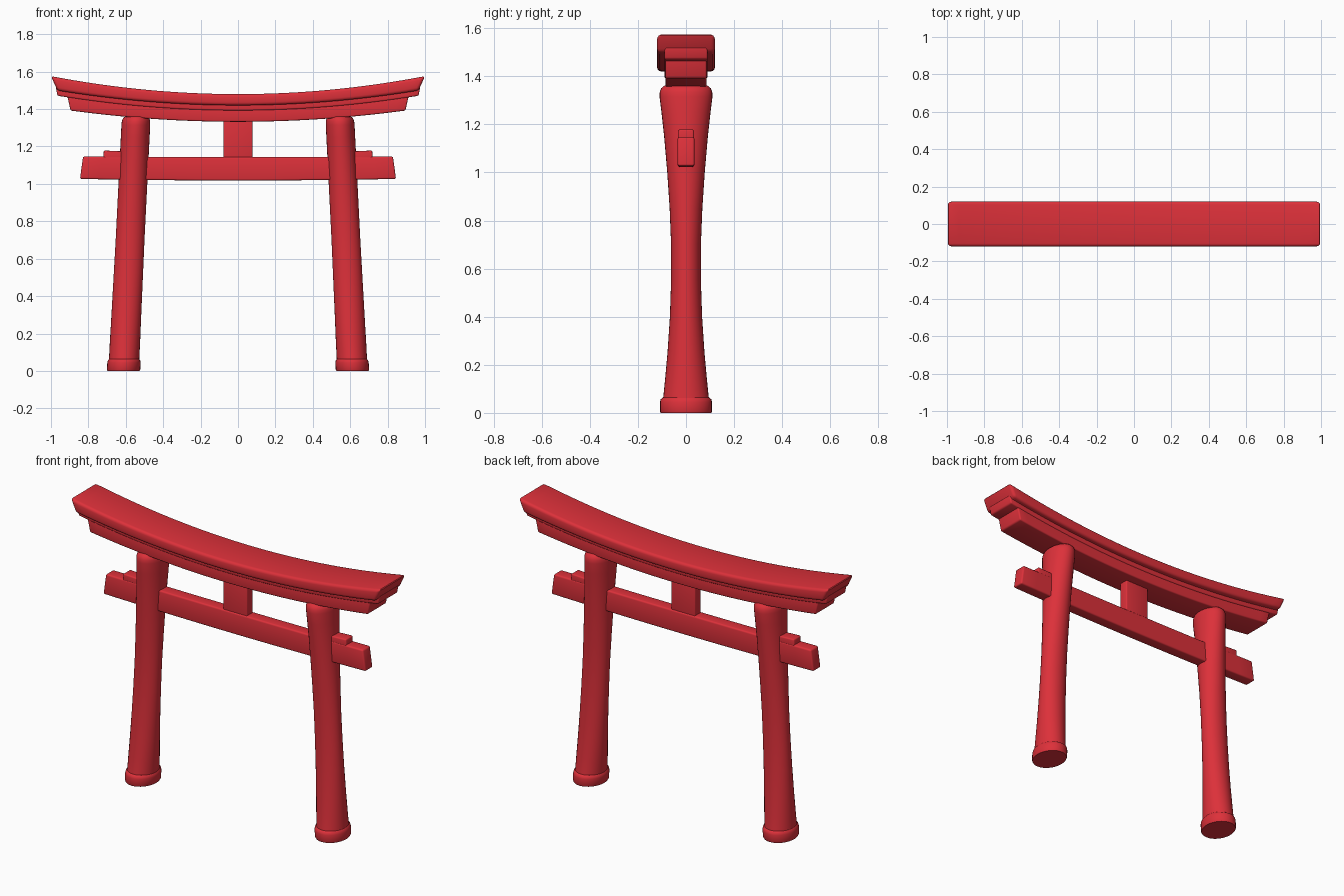
import bpy, bmesh, math

if "Cube" in bpy.data.objects:
    bpy.data.objects.remove(bpy.data.objects["Cube"])

red = bpy.data.materials.new("vermilion red")
red.diffuse_color = (0.72, 0.03, 0.042, 1)
red.use_nodes = True
red.node_tree.nodes["Principled BSDF"].inputs["Base Color"].default_value = red.diffuse_color


def finish(name, bm, bevel=0.0):
    """Bevel the hard edges, smooth the rest and make the object."""
    bmesh.ops.recalc_face_normals(bm, faces=bm.faces)
    if bevel:
        hard = [e for e in bm.edges if e.calc_face_angle(0) > math.radians(35)]
        bmesh.ops.bevel(bm, geom=hard, offset=bevel, segments=3, profile=0.5,
                        affect='EDGES', clamp_overlap=True)
    me = bpy.data.meshes.new(name)
    bm.to_mesh(me)
    bm.free()
    me.materials.append(red)
    me.shade_smooth()
    me.set_sharp_from_angle(angle=math.radians(40))
    ob = bpy.data.objects.new(name, me)
    bpy.context.collection.objects.link(ob)
    return ob


def bar(name, x0, x1, z_bot, z_top, half_y, bevel, n=1):
    """Bar along x. x0, x1 = (bottom, top) ends; z_bot, z_top = (height at centre, rise at x=1)."""
    bm = bmesh.new()
    rings = []
    for i in range(n + 1):
        t = i / n
        ring = []
        for y, k in ((-half_y, 0), (half_y, 0), (half_y, 1), (-half_y, 1)):
            x = x0[k] + (x1[k] - x0[k]) * t
            z, rise = (z_bot, z_top)[k]
            ring.append(bm.verts.new((x, y, z + rise * x * x)))
        rings.append(ring)
    for a, b in zip(rings, rings[1:]):
        for j in range(4):
            bm.faces.new((a[j], a[(j + 1) % 4], b[(j + 1) % 4], b[j]))
    bm.faces.new(rings[0])
    bm.faces.new(rings[-1][::-1])
    return finish(name, bm, bevel)


def pillar(name, side, profile, sides=32):
    """Leaning oval pillar from (z, half x, half y) rows."""
    bm = bmesh.new()
    rings = []
    for z, rx, ry in profile:
        cx = side * (0.612 - 0.05 * z)
        rings.append([bm.verts.new((cx + rx * math.cos(2 * math.pi * j / sides),
                                    ry * math.sin(2 * math.pi * j / sides), z))
                      for j in range(sides)])
    for a, b in zip(rings, rings[1:]):
        for j in range(sides):
            k = (j + 1) % sides
            bm.faces.new((a[j], a[k], b[k], b[j]))
    bm.faces.new(rings[0][::-1])
    bm.faces.new(rings[-1])
    return finish(name, bm)


# curved roof beam in three stepped layers
bar("top_lintel", (-0.965, -1.0), (0.965, 1.0), (1.42, 0.085), (1.48, 0.096), 0.12, 0.016, 32)
bar("middle_lintel", (-0.965, -0.975), (0.965, 0.975), (1.392, 0.085), (1.44, 0.085), 0.09, 0.008, 32)
bar("lower_lintel", (-0.895, -0.915), (0.895, 0.915), (1.332, 0.075), (1.41, 0.085), 0.086, 0.008, 32)

# tie beam and centre strut
bar("tie_beam", (-0.845, -0.828), (0.845, 0.828), (1.018, 0.012), (1.143, 0.006), 0.035, 0.009, 16)
bar("centre_strut", (-0.077, -0.077), (0.077, 0.077), (1.1, 0), (1.36, 0), 0.028, 0.006)

# pillars, foot collars and wedges on both sides
shaft = [(0.03, 0.082, 0.1), (0.07, 0.081, 0.094), (0.15, 0.081, 0.086),
         (0.25, 0.08, 0.077), (0.4, 0.079, 0.067), (0.55, 0.078, 0.062),
         (0.7, 0.077, 0.062), (0.85, 0.077, 0.068), (1.0, 0.077, 0.078),
         (1.15, 0.077, 0.091), (1.25, 0.077, 0.102), (1.315, 0.077, 0.11),
         (1.335, 0.076, 0.109), (1.35, 0.071, 0.103), (1.36, 0.06, 0.092),
         (1.364, 0.045, 0.075)]
collar = [(0, 0.086, 0.105), (0.006, 0.089, 0.108), (0.045, 0.089, 0.108),
          (0.057, 0.086, 0.105), (0.064, 0.08, 0.096)]
for label, s in (("left", -1), ("right", 1)):
    pillar(label + "_pillar", s, shaft)
    pillar(label + "_foot_collar", s, collar)
    bar(label + "_wedge", (s * 0.56, s * 0.56), (s * 0.72, s * 0.718),
        (1.12, 0), (1.16, 0.036), 0.033, 0.007)
